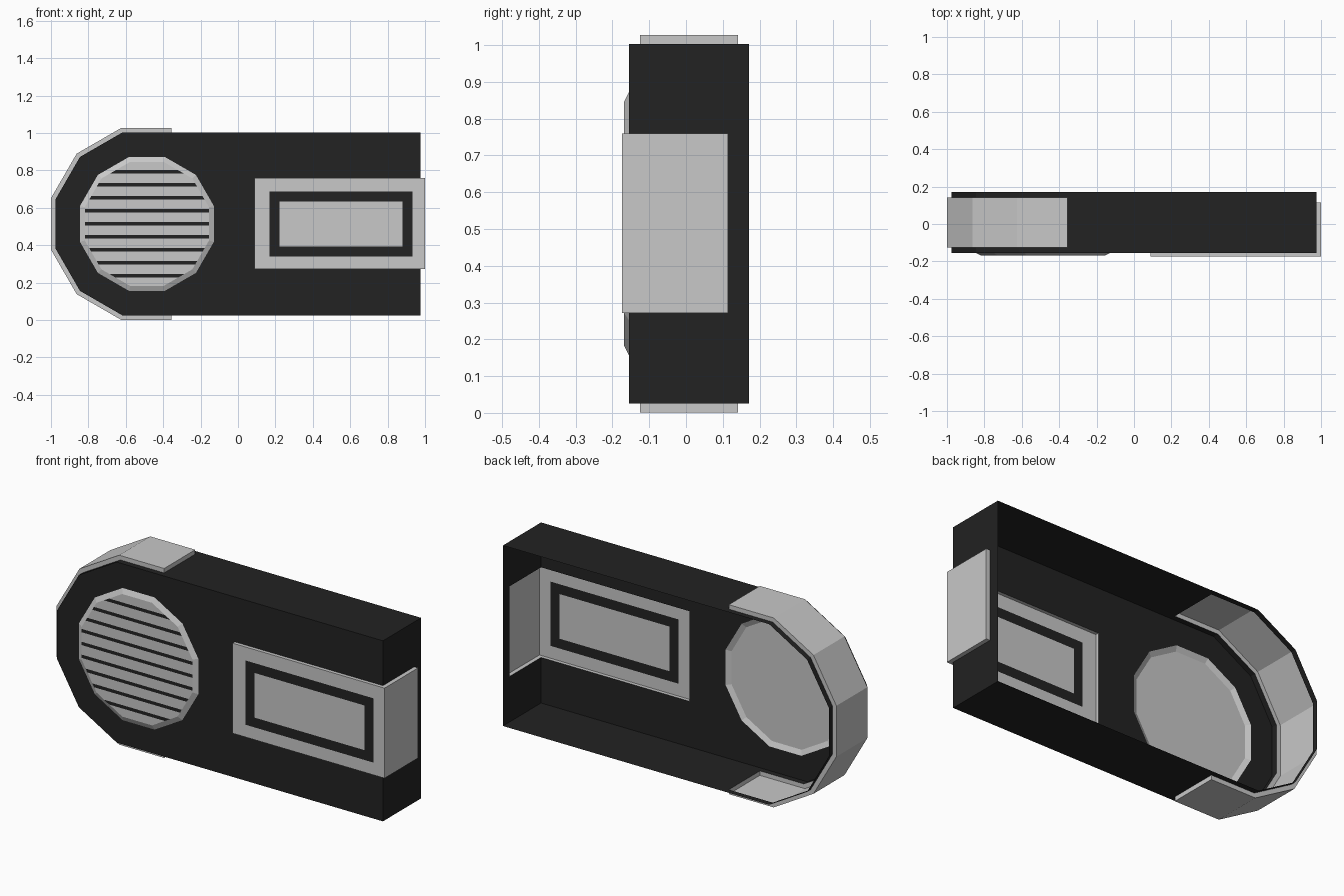
import bpy, bmesh, math
from mathutils import Vector

if "Cube" in bpy.data.objects:
    bpy.data.objects.remove(bpy.data.objects["Cube"])


def material(name, v):
    m = bpy.data.materials.new(name)
    m.diffuse_color = (v, v, v, 1)
    m.use_nodes = True
    m.node_tree.nodes["Principled BSDF"].inputs["Base Color"].default_value = m.diffuse_color
    return m


BLACK = material("black", 0.016)
GREY = material("light grey", 0.58)

CX, CZ = -0.487, 0.514          # centre of the rounded end
FRONT, BACK = -0.155, 0.171     # depth of the open-backed shell
RIGHT, RAD = 0.977, 0.489       # right end, half height
BAND_Y0, BAND_Y1, BAND_X = -0.125, 0.141, -0.355
FX, FZ0, FZ1, FY0, FY1 = 0.088, 0.272, 0.76, -0.174, 0.114   # wrap-around frame


def dodecagon(apothem, ks=range(12)):
    r = apothem / math.cos(math.radians(15))
    return [(CX + r * math.cos(math.radians(15 + 30 * k)),
             CZ + r * math.sin(math.radians(15 + 30 * k))) for k in ks]


def build(name, mats, ref, faces, fill=None):
    """Faces are (points, material index); all are turned away from ref."""
    bm = bmesh.new()
    for pts, mi in faces:
        bm.faces.new([bm.verts.new(p) for p in pts]).material_index = mi
    if fill:
        edges = []
        for loop in fill:
            vs = [bm.verts.new(p) for p in loop]
            edges += [bm.edges.new((a, b)) for a, b in zip(vs, vs[1:] + vs[:1])]
        bmesh.ops.triangle_fill(bm, edges=edges, use_beauty=True)
    bm.normal_update()
    ref = Vector(ref)
    for f in bm.faces:
        if f.normal.dot(f.calc_center_median() - ref) < 0:
            f.normal_flip()
    bmesh.ops.remove_doubles(bm, verts=bm.verts, dist=1e-5)
    me = bpy.data.meshes.new(name)
    bm.to_mesh(me)
    bm.free()
    for m in mats:
        me.materials.append(m)
    ob = bpy.data.objects.new(name, me)
    bpy.context.collection.objects.link(ob)
    return ob


def wall(p, q, y0, y1):
    """Wall panel running from (x, z) point p to q."""
    return [(p[0], y0, p[1]), (q[0], y0, q[1]), (q[0], y1, q[1]), (p[0], y1, p[1])]


def ring(p, q, ya, yb):
    """Quads joining two matching closed (x, z) outlines."""
    n = len(p)
    return [[(p[i][0], ya, p[i][1]), (p[(i + 1) % n][0], ya, p[(i + 1) % n][1]),
             (q[(i + 1) % n][0], yb, q[(i + 1) % n][1]), (q[i][0], yb, q[i][1])]
            for i in range(n)]


def rect(x0, x1, z0, z1):
    return [(x0, z0), (x1, z0), (x1, z1), (x0, z1)]


# Shell: rounded left end, square right end, open back, openings for raised parts
arc = dodecagon(RAD, range(3, 9))
TOP, BOT = CZ + RAD, CZ - RAD
path = [(BAND_X, TOP)] + arc + [(BAND_X, BOT)]
faces = []
for a, b in zip(path, path[1:]):
    faces += [(wall(a, b, FRONT, BAND_Y0), 0), (wall(a, b, BAND_Y1, BACK), 0)]
for z in (TOP, BOT):
    faces.append((wall((BAND_X, z), (RIGHT, z), FRONT, BACK), 0))
faces += [(wall((RIGHT, BOT), (RIGHT, FZ0), FRONT, BACK), 0),
          (wall((RIGHT, FZ1), (RIGHT, TOP), FRONT, BACK), 0),
          (wall((RIGHT, FZ0), (RIGHT, FZ1), FY1, BACK), 0)]
outline = path + [(RIGHT, BOT), (RIGHT, FZ0), (FX, FZ0), (FX, FZ1), (RIGHT, FZ1), (RIGHT, TOP)]
loops = [[(x, FRONT, z) for x, z in lp] for lp in (outline, dodecagon(0.358))]
build("shell", [BLACK], (0, 0, CZ), faces, loops)

# Raised band around the rounded end
BR = 0.513
outer = [(BAND_X, CZ + BR)] + dodecagon(BR, range(3, 9)) + [(BAND_X, CZ - BR)]
faces = []
for i in range(len(path) - 1):
    faces.append((wall(outer[i], outer[i + 1], BAND_Y0, BAND_Y1), 0))
    for y in (BAND_Y0, BAND_Y1):
        faces.append(([(x, y, z) for x, z in (path[i], path[i + 1], outer[i + 1], outer[i])], 0))
for i in (0, -1):
    faces.append((wall(path[i], outer[i], BAND_Y0, BAND_Y1), 0))
build("end_band", [GREY], (CX, 0, CZ), faces)

# Raised round grille with a sloped rim
DY, DR = -0.168, 0.332
faces = [(q, 0) for q in ring(dodecagon(0.358), dodecagon(DR), FRONT, DY)]
faces.append(([(x, DY, z) for x, z in dodecagon(DR)], 0))
build("round_grille", [GREY], (CX, 0, CZ), faces)

# Dark slots across the grille, cut to its outline
def half_width(dz):
    return min((DR - abs(dz) * math.sin(a)) / math.cos(a)
               for a in (0, math.pi / 6, math.pi / 3))


faces = []
for k in range(-4, 5):
    lo, hi = k * 0.0695 - 0.009, k * 0.0695 + 0.009
    a, b = half_width(lo), half_width(hi)
    faces.append(([(CX - a, DY - 0.001, CZ + lo), (CX + a, DY - 0.001, CZ + lo),
                   (CX + b, DY - 0.001, CZ + hi), (CX - b, DY - 0.001, CZ + hi)], 0))
build("grille_slots", [BLACK], (CX, 0, CZ), faces)

# Frame wrapping round the right end, with dark border and light panel
r1 = rect(FX, 1.0, FZ0, FZ1)
r2 = rect(0.168, 0.933, 0.339, 0.687)
r3 = rect(0.222, 0.88, 0.392, 0.634)
faces = [(q, 0) for q in ring(r1, r2, FY0, FY0)]
faces += [(q, 1) for q in ring(r2, r3, FY0, FY0)]
faces.append(([(x, FY0, z) for x, z in r3], 0))
faces.append((wall((1.0, FZ0), (1.0, FZ1), FY0, FY1), 0))
faces.append((wall((FX, FZ0), (FX, FZ1), FY0, FRONT), 0))
faces.append(([(x, FY1, z) for x, z in rect(RIGHT, 1.0, FZ0, FZ1)], 0))
for z in (FZ0, FZ1):
    faces.append((wall((FX, z), (1.0, z), FY0, FRONT), 0))
    faces.append((wall((RIGHT, z), (1.0, z), FRONT, FY1), 0))
build("wrap_frame", [GREY, BLACK], (0.5, 0, CZ), faces)
